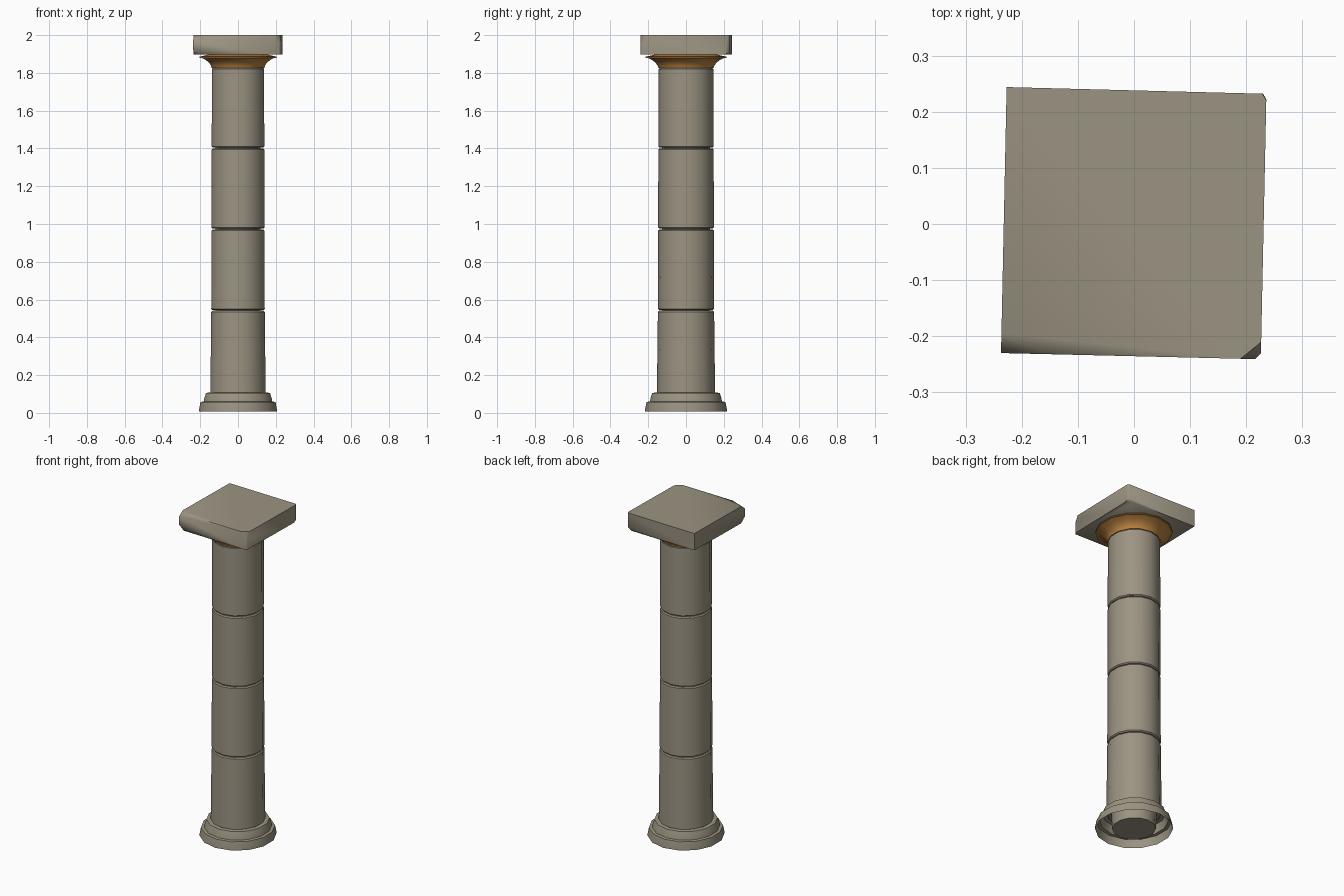
import bpy, bmesh, math
from mathutils import Vector

if "Cube" in bpy.data.objects:
    bpy.data.objects.remove(bpy.data.objects["Cube"])

SIDES = 14
XS = 0.975      # the column is slightly narrower across x


def material(name, rgb):
    m = bpy.data.materials.new(name)
    m.diffuse_color = (*rgb, 1)
    m.use_nodes = True
    m.node_tree.nodes["Principled BSDF"].inputs["Base Color"].default_value = m.diffuse_color
    return m


stone = material("warm grey stone", (0.33, 0.295, 0.225))
bronze = material("orange bronze", (0.50, 0.23, 0.055))


def finish(bm, name, mat, angle=40):
    bmesh.ops.recalc_face_normals(bm, faces=bm.faces)
    me = bpy.data.meshes.new(name)
    bm.to_mesh(me)
    bm.free()
    ob = bpy.data.objects.new(name, me)
    bpy.context.collection.objects.link(ob)
    me.materials.append(mat)
    bpy.ops.object.select_all(action='DESELECT')
    ob.select_set(True)
    bpy.context.view_layer.objects.active = ob
    bpy.ops.object.shade_smooth_by_angle(angle=math.radians(angle))
    return ob


def lathe(name, profile, mat, capped=True):
    """Turned part with a corner pointing along y."""
    bm = bmesh.new()
    rings = []
    for r, z in profile:
        rings.append([bm.verts.new((XS * r * math.cos(a), r * math.sin(a), z))
                      for a in (math.pi / 2 + 2 * math.pi * k / SIDES for k in range(SIDES))])
    for lo, hi in zip(rings, rings[1:]):
        for k in range(SIDES):
            n = (k + 1) % SIDES
            bm.faces.new((lo[k], lo[n], hi[n], hi[k]))
    if capped:
        bm.faces.new(rings[0])
        bm.faces.new(rings[-1])
    return finish(bm, name, mat)


# hollow stepped base
lathe("base_moulding", [(0.217, 0.008), (0.216, 0.022), (0.209, 0.058), (0.191, 0.060),
                        (0.187, 0.080), (0.178, 0.106), (0.150, 0.108)], stone, capped=False)

# inner core, seen in the joints and from below
lathe("core", [(0.122, 0.009), (0.126, 0.1), (0.126, 1.88)], stone)

# four drums with softened ends
joints = [0.100, 0.543, 0.973, 1.402, 1.828]
radii = [0.154, 0.149, 0.1475, 0.1465, 0.1455]
c = 0.006
for i in range(4):
    lo, hi = joints[i] + 0.002, joints[i + 1] - 0.002
    a, b = radii[i], radii[i + 1]
    lathe("drum_%d" % (i + 1), [(a - c, lo), (a, lo + c), (b, hi - c), (b - c, hi)], stone)

# flared collar and rim under the slab
lathe("capital_flare", [(0.146, 1.825), (0.150, 1.838), (0.162, 1.855),
                        (0.182, 1.870), (0.204, 1.880)], bronze)
lathe("capital_rim", [(0.215, 1.880), (0.215, 1.886), (0.185, 1.892), (0.160, 1.899)], bronze)

# top slab: slightly turned block with chipped corners
bm = bmesh.new()
corners = [(-0.237, -0.230), (0.226, -0.241), (0.236, 0.232), (-0.227, 0.244)]
low = [bm.verts.new((x, y, 1.897)) for x, y in corners]
top = [bm.verts.new((x, y, 2.0)) for x, y in corners]
bm.faces.new(low[::-1])
bm.faces.new(top)
for k in range(4):
    n = (k + 1) % 4
    bm.faces.new((low[k], low[n], top[n], top[k]))

chips = [
    ((-0.236, -0.195, 2.0), (-0.155, -0.232, 2.0), (-0.237, -0.230, 1.975)),   # front left top
    ((0.227, -0.210, 2.0), (0.190, -0.240, 2.0), (0.2265, -0.230, 1.96)),      # front right top
    ((0.227, -0.230, 1.95), (0.216, -0.241, 1.95), (0.227, -0.230, 1.897)),    # front right edge
    ((0.236, 0.220, 2.0), (0.229, 0.232, 2.0), (0.236, 0.222, 1.897)),         # back right
    ((-0.236, -0.195, 1.897), (-0.205, -0.231, 1.897), (-0.237, -0.23, 1.925)),  # front left low
    ((0.236, 0.205, 1.897), (0.205, 0.232, 1.897), (0.236, 0.232, 1.915)),     # back right low
]
centre = Vector((0, 0, 1.95))
for p, q, r in chips:
    p, q, r = Vector(p), Vector(q), Vector(r)
    no = (q - p).cross(r - p).normalized()
    if no.dot(p - centre) < 0:
        no = -no
    bmesh.ops.bisect_plane(bm, geom=bm.verts[:] + bm.edges[:] + bm.faces[:], dist=1e-5,
                           plane_co=p, plane_no=no, clear_outer=True)
    bmesh.ops.holes_fill(bm, edges=[e for e in bm.edges if e.is_boundary], sides=0)
finish(bm, "top_slab", stone, angle=60)
